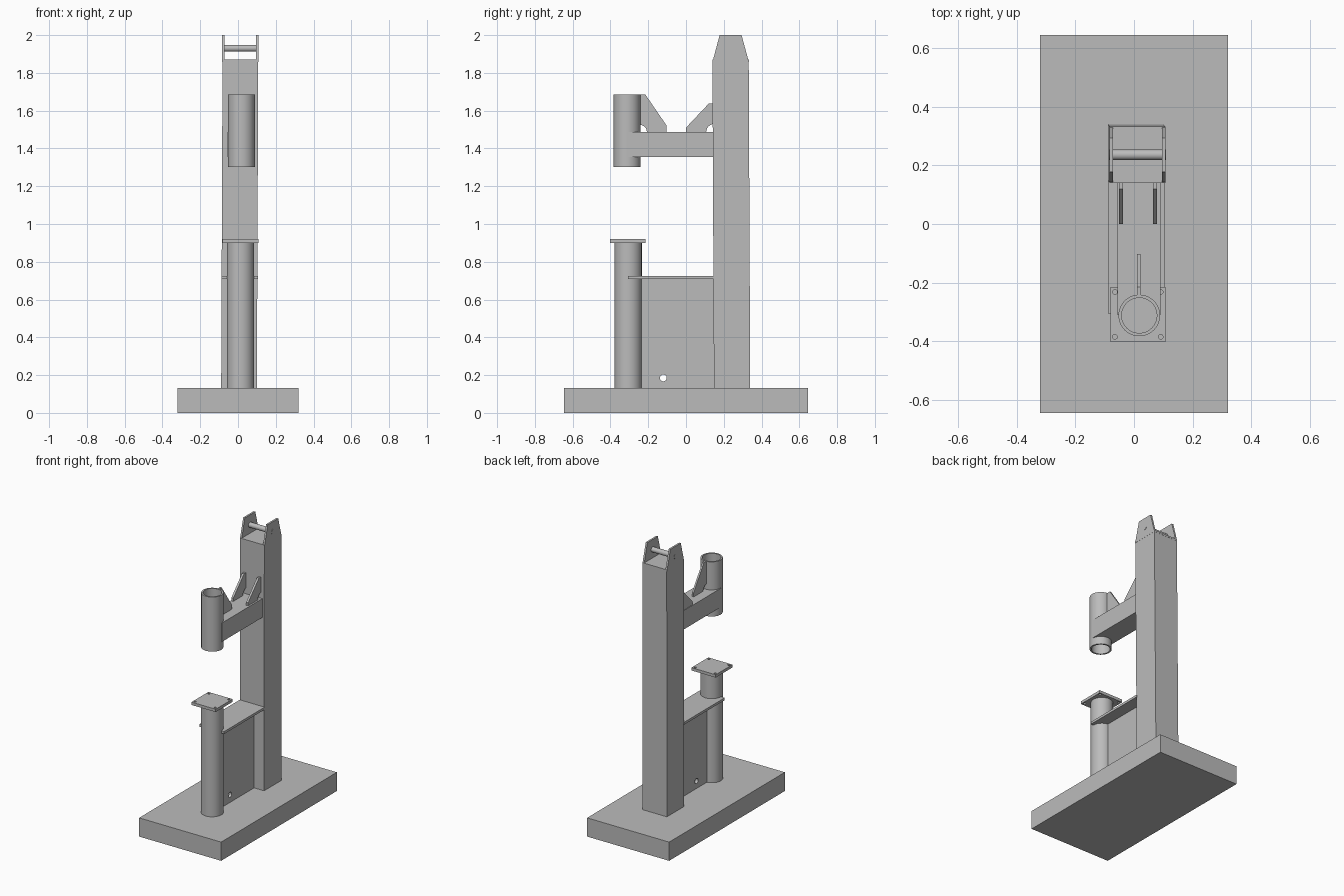
import bpy
import bmesh
import math
from mathutils import Matrix, Vector

if "Cube" in bpy.data.objects:
    bpy.data.objects.remove(bpy.data.objects["Cube"], do_unlink=True)

# One plain steel colour for everything
steel = bpy.data.materials.new("steel grey")
steel.use_nodes = True
steel.diffuse_color = (0.5, 0.5, 0.5, 1)
steel.node_tree.nodes["Principled BSDF"].inputs["Base Color"].default_value = (0.5, 0.5, 0.5, 1)


def finish(name, bm):
    bmesh.ops.recalc_face_normals(bm, faces=bm.faces)
    mesh = bpy.data.meshes.new(name)
    bm.to_mesh(mesh)
    bm.free()
    mesh.materials.append(steel)
    obj = bpy.data.objects.new(name, mesh)
    bpy.context.collection.objects.link(obj)
    return obj


def activate(obj):
    bpy.ops.object.select_all(action='DESELECT')
    obj.select_set(True)
    bpy.context.view_layer.objects.active = obj


def smooth(obj):
    activate(obj)
    bpy.ops.object.shade_smooth_by_angle(angle=math.radians(35))
    return obj


def box(name, xs, ys, zs):
    lo, hi = Vector((xs[0], ys[0], zs[0])), Vector((xs[1], ys[1], zs[1]))
    bm = bmesh.new()
    bmesh.ops.create_cube(bm, size=1)
    for v in bm.verts:
        v.co = (lo + hi) / 2 + v.co * (hi - lo)
    return finish(name, bm)


def rod(name, center, radius, length, axis='Z', sides=48):
    turn = Matrix.Rotation(math.pi / 2, 4, 'Y') if axis == 'X' else Matrix()
    bm = bmesh.new()
    bmesh.ops.create_cone(bm, cap_ends=True, segments=sides, radius1=radius, radius2=radius,
                          depth=length, matrix=Matrix.Translation(center) @ turn)
    return smooth(finish(name, bm))


def plate(name, outline, x0, x1):
    """Extrude a y-z outline along x."""
    bm = bmesh.new()
    face = bm.faces.new([bm.verts.new((x0, y, z)) for y, z in outline])
    out = bmesh.ops.extrude_face_region(bm, geom=[face])
    moved = [g for g in out["geom"] if isinstance(g, bmesh.types.BMVert)]
    bmesh.ops.translate(bm, verts=moved, vec=(x1 - x0, 0, 0))
    return finish(name, bm)


def cut(obj, cutter):
    activate(obj)
    mod = obj.modifiers.new("cut", 'BOOLEAN')
    mod.operation = 'DIFFERENCE'
    mod.solver = 'EXACT'
    mod.object = cutter
    bpy.ops.object.modifier_apply(modifier=mod.name)
    bpy.data.objects.remove(cutter, do_unlink=True)


def notch(center_y, center_z, radius, start, steps=6):
    """Quarter arc used for the relieved inner corner of a gusset."""
    return [(center_y + radius * math.cos(a), center_z + radius * math.sin(a))
            for a in (start + math.pi / 2 * i / steps for i in range(steps + 1))]


# Base slab
box("base", (-0.32, 0.32), (-0.645, 0.645), (0, 0.132))

# Main column, leaning very slightly
column = box("column", (-0.082, 0.107), (0.14, 0.332), (0.13, 1.86))
for v in column.data.vertices:
    if v.co.z < 1:
        v.co += Vector((-0.007, 0.008, 0))
box("column_cap", (-0.084, 0.108), (0.14, 0.333), (1.858, 1.87))

# Lifting ears and cross pin
ear = [(0.142, 1.865), (0.331, 1.865), (0.294, 2.0), (0.178, 2.0)]
plate("right_ear", ear, -0.084, -0.071)
plate("left_ear", ear, 0.095, 0.108)
rod("ear_pin", (0.012, 0.236, 1.93), 0.018, 0.195, 'X', 24)

# Lower post with its bolted top plate
rod("lower_post", (0.013, -0.306, 0.517), 0.072, 0.775)
flange = box("post_flange", (-0.081, 0.108), (-0.403, -0.215), (0.9, 0.92))
for x in (-0.065, 0.091):
    for y in (-0.385, -0.232):
        cut(flange, rod("bolt_hole", (x, y, 0.91), 0.008, 0.1, sides=16))

# Shelf and centre web tying the lower post to the column
box("shelf", (-0.088, 0.106), (-0.306, 0.15), (0.708, 0.725))
web = box("web", (0.002, 0.022), (-0.24, 0.155), (0.13, 0.71))
cut(web, rod("web_hole", (0.012, -0.12, 0.185), 0.018, 0.2, 'X', 24))
smooth(web)

# Upper guide tube, open at both ends
tube_center = (0.018, -0.312, 1.493)
tube = rod("guide_tube", tube_center, 0.071, 0.385)
cut(tube, rod("tube_bore", tube_center, 0.06, 0.6))
smooth(tube)

# Arm carrying the tube, coped around it
arm = box("arm", (-0.056, 0.091), (-0.31, 0.15), (1.355, 1.488))
cut(arm, rod("arm_cope", tube_center, 0.066, 0.6))

# Gussets above the arm
front = [(-0.245, 1.685), (-0.215, 1.685), (-0.102, 1.52), (-0.102, 1.487)]
front += notch(-0.245, 1.487, 0.038, 0)
plate("front_gusset", front, 0.011, 0.023)
rear = [(0.0, 1.487), (0.0, 1.51), (0.12, 1.637), (0.15, 1.637)]
rear += notch(0.15, 1.487, 0.043, math.pi / 2)
plate("right_rear_gusset", rear, -0.052, -0.037)
plate("left_rear_gusset", rear, 0.064, 0.079)
